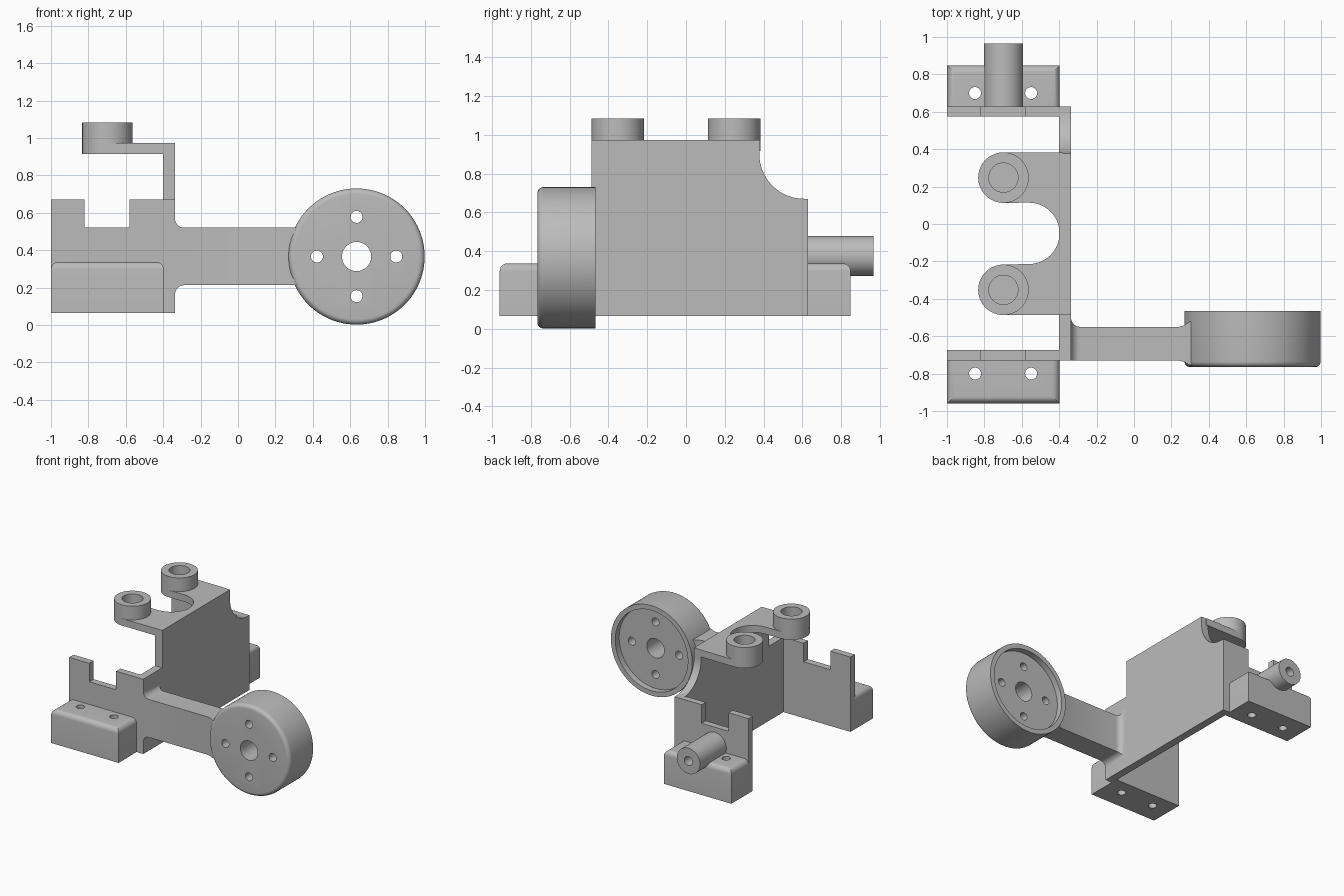
import bpy, bmesh, math
from mathutils import Vector

cube = bpy.data.objects.get("Cube")
if cube:
    bpy.data.objects.remove(cube, do_unlink=True)

GREY = (0.5, 0.5, 0.5, 1.0)
mat = bpy.data.materials.new("plain_grey")
mat.use_nodes = True
mat.diffuse_color = GREY
bsdf = next(n for n in mat.node_tree.nodes if n.type == 'BSDF_PRINCIPLED')
bsdf.inputs["Base Color"].default_value = GREY
parts = []


def arc(cx, cy, r, a0, a1, n=24):
    angles = [math.radians(a0 + (a1 - a0) * i / n) for i in range(n + 1)]
    return [(cx + r * math.cos(a), cy + r * math.sin(a)) for a in angles]


def circle(cx, cy, r, n=64):
    return arc(cx, cy, r, 0, 360, n)[:-1]


def rect(a0, b0, a1, b1):
    return [(a0, b0), (a1, b0), (a1, b1), (a0, b1)]


def place(axis, a, b, t):
    return {'X': (t, a, b), 'Y': (a, t, b), 'Z': (a, b, t)}[axis]


def finish(name, bm):
    bmesh.ops.recalc_face_normals(bm, faces=bm.faces)
    mesh = bpy.data.meshes.new(name)
    bm.to_mesh(mesh)
    bm.free()
    mesh.materials.append(mat)
    obj = bpy.data.objects.new(name, mesh)
    bpy.context.collection.objects.link(obj)
    parts.append(obj)
    return obj


def prism(name, outline, axis, lo, hi, round_rule=None, radius=0.03):
    """Extrude an outline along an axis; optionally round the edges the rule picks."""
    bm = bmesh.new()
    face = bm.faces.new([bm.verts.new(place(axis, a, b, lo)) for a, b in outline])
    new = bmesh.ops.extrude_face_region(bm, geom=[face])["geom"]
    bmesh.ops.translate(bm, vec=Vector(place(axis, 0, 0, hi - lo)),
                        verts=[v for v in new if isinstance(v, bmesh.types.BMVert)])
    bmesh.ops.recalc_face_normals(bm, faces=bm.faces)
    if round_rule:
        edges = [e for e in bm.edges if round_rule(e.verts[0].co, e.verts[1].co)]
        bmesh.ops.bevel(bm, geom=edges, offset=radius, segments=6,
                        profile=0.5, affect='EDGES')
    return finish(name, bm)


def cut(obj, outline, axis, lo, hi):
    """Subtract an extruded outline from a part."""
    tool = prism("cutter", outline, axis, lo, hi)
    tool.hide_render = True
    mod = obj.modifiers.new("cut", 'BOOLEAN')
    mod.operation, mod.solver, mod.object = 'DIFFERENCE', 'EXACT', tool
    bpy.context.view_layer.update()
    result = bpy.data.meshes.new_from_object(
        obj.evaluated_get(bpy.context.evaluated_depsgraph_get()))
    obj.modifiers.clear()
    obj.data = result
    parts.remove(tool)
    bpy.data.objects.remove(tool, do_unlink=True)


FLOOR, WALL_TOP, TOP = 0.065, 0.67, 0.972
INNER, OUTER = -0.40, -0.337

# Tall side wall with a front step and a scooped rear corner
prism("side_wall", [(-0.73, FLOOR), (0.628, FLOOR), (0.628, WALL_TOP)]
      + arc(0.608, 0.90, 0.23, 270, 180)
      + [(0.378, TOP), (-0.487, TOP), (-0.487, WALL_TOP), (-0.73, WALL_TOP)],
      'X', INNER, OUTER)

# Notched end walls
notched = [(-1, FLOOR), (INNER, FLOOR), (INNER, WALL_TOP), (-0.58, WALL_TOP),
           (-0.58, 0.52), (-0.82, 0.52), (-0.82, WALL_TOP), (-1, WALL_TOP)]
prism("front_wall", notched, 'Y', -0.73, -0.675)
prism("back_wall", notched, 'Y', 0.575, 0.628)

# Mounting feet with rounded outer top edges and screw holes
for name, near, far, hole_y in (("front_foot", -0.73, -0.96, -0.80),
                                ("back_foot", 0.628, 0.848, 0.70)):
    foot = prism(name, rect(-1, min(near, far), -0.397, max(near, far)),
                 'Z', FLOOR, 0.337,
                 lambda p, q: min(p.z, q.z) > 0.3
                 and not (abs(p.y - near) < 0.01 and abs(q.y - near) < 0.01), 0.04)
    for x in (-0.85, -0.55):
        cut(foot, circle(x, hole_y, 0.032, 32), 'Z', -0.1, 0.5)

# Top plate: two round tabs with a slot between them
prism("top_plate", [(-0.38, -0.487), (-0.38, 0.383)]
      + arc(-0.698, 0.248, 0.135, 90, 270)
      + arc(-0.562, -0.05, 0.164, 90, -90)
      + arc(-0.698, -0.352, 0.135, 90, 270), 'Z', 0.915, TOP)
for name, y in (("back_boss", 0.248), ("front_boss", -0.352)):
    boss = prism(name, circle(-0.698, y, 0.135), 'Z', 0.915, 1.083)
    cut(boss, circle(-0.698, y, 0.078), 'Z', 0.975, 1.2)

# Rear peg with a blind hole
peg = prism("rear_peg", circle(-0.697, 0.375, 0.104), 'Y', 0.60, 0.965)
cut(peg, circle(-0.697, 0.375, 0.036, 32), 'Y', 0.75, 1.1)

# Arm lofted from rectangles, flaring into the side wall and the wheel
R = 0.05
sections = []
for i in range(9):
    a = math.radians(90 * i / 8)
    flare = R * (1 - math.sin(a))
    sections.append((OUTER + R * (1 - math.cos(a)), 0, flare, flare))
sections += [(0.24, 0, 0, 0), (0.27, 0.008, 0.008, 0), (0.30, 0.025, 0.03, 0),
             (0.36, 0.025, 0.03, 0)]
bm = bmesh.new()
rings = [[bm.verts.new((x, y, z)) for y, z in
          rect(-0.73 - front, 0.213 - side, -0.55 + back, 0.52 + side)]
         for x, front, back, side in sections]
for r0, r1 in zip(rings, rings[1:]):
    for k in range(4):
        j = (k + 1) % 4
        bm.faces.new((r0[k], r0[j], r1[j], r1[k]))
bm.faces.new(rings[0])
bm.faces.new(rings[-1])
finish("arm", bm)

# Round hub: rounded front rim, recessed back, centre hole and four bolt holes
HX, HZ = 0.634, 0.366
hub = prism("round_hub", circle(HX, HZ, 0.364, 96), 'Y', -0.765, -0.465,
            lambda p, q: max(p.y, q.y) < -0.7, 0.03)
cut(hub, circle(HX, HZ, 0.325, 96), 'Y', -0.515, -0.3)
cut(hub, circle(HX, HZ, 0.078), 'Y', -1, 0)
for k in range(4):
    a = k * math.pi / 2
    cut(hub, circle(HX + 0.212 * math.cos(a), HZ + 0.212 * math.sin(a), 0.032, 32),
        'Y', -1, 0)

# Smooth curved surfaces, keep crisp edges
bpy.ops.object.select_all(action='DESELECT')
for obj in parts:
    obj.select_set(True)
bpy.context.view_layer.objects.active = parts[0]
bpy.ops.object.shade_smooth_by_angle(angle=math.radians(30))
